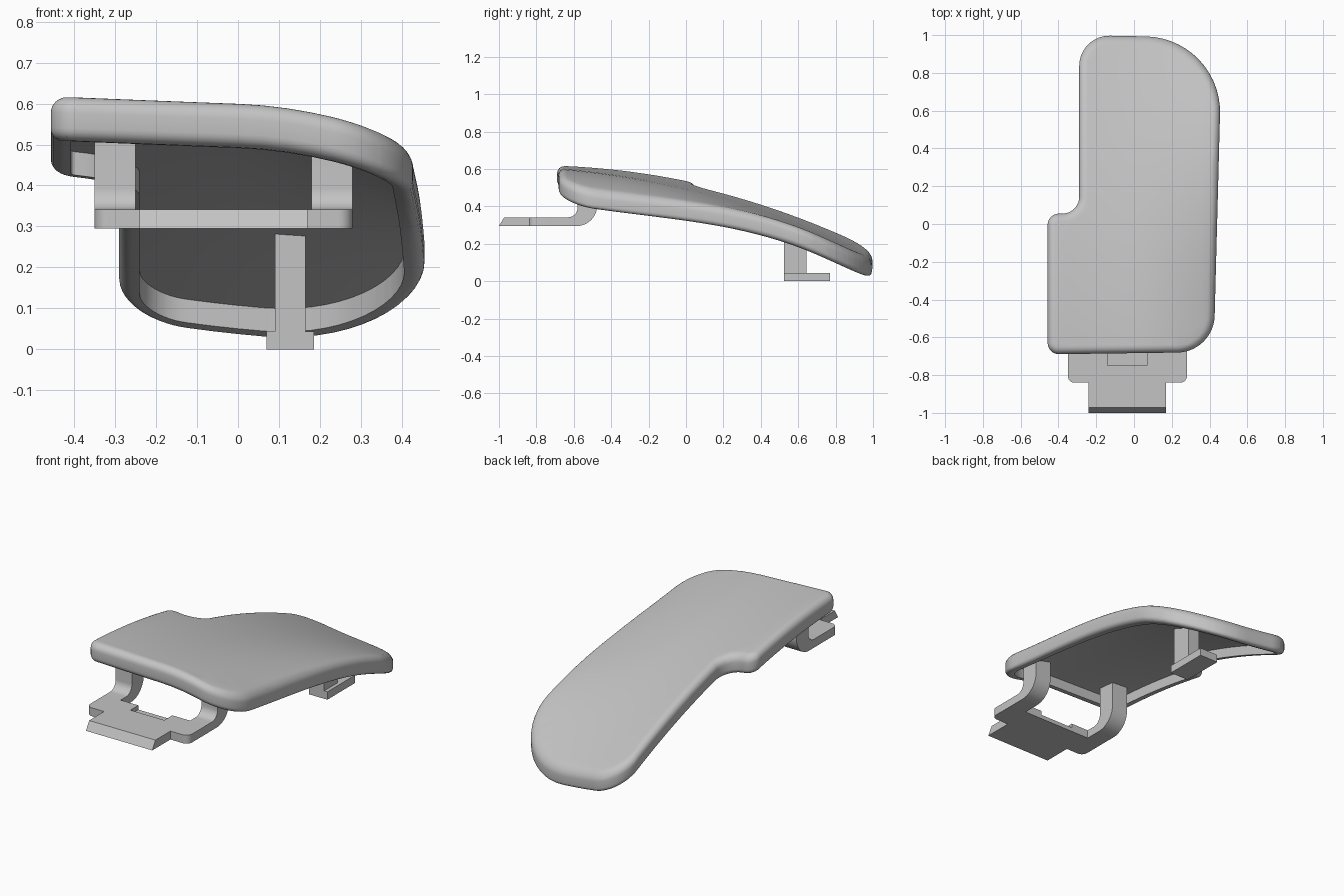
import bpy, bmesh, math
from mathutils import Vector

cube = bpy.data.objects.get("Cube")
if cube:
    bpy.data.objects.remove(cube, do_unlink=True)

grey = bpy.data.materials.new("plain grey")
grey.use_nodes = True
colour = (0.55, 0.55, 0.55, 1)
grey.diffuse_color = colour
grey.node_tree.nodes["Principled BSDF"].inputs["Base Color"].default_value = colour


def finish(name, bm, angle=35):
    bmesh.ops.recalc_face_normals(bm, faces=bm.faces)
    mesh = bpy.data.meshes.new(name)
    bm.to_mesh(mesh)
    bm.free()
    mesh.materials.append(grey)
    obj = bpy.data.objects.new(name, mesh)
    bpy.context.collection.objects.link(obj)
    bpy.ops.object.select_all(action='DESELECT')
    obj.select_set(True)
    bpy.context.view_layer.objects.active = obj
    bpy.ops.object.shade_smooth_by_angle(angle=math.radians(angle))


def rounded(corners, steps=10):
    """Counter-clockwise (x, y, radius) corners -> list of (point, outward normal)."""
    out = []
    for i, (x, y, r) in enumerate(corners):
        p = Vector((x, y))
        a = (Vector(corners[i - 1][:2]) - p).normalized()
        b = (Vector(corners[(i + 1) % len(corners)][:2]) - p).normalized()
        if r == 0:
            out.append((p, -(a + b).normalized()))
            continue
        half = a.angle(b) / 2
        centre = p + (a + b).normalized() * r / math.sin(half)
        start = p + a * r / math.tan(half) - centre
        end = p + b * r / math.tan(half) - centre
        sweep = start.angle(end)
        convex = a.cross(b) < 0
        for k in range(steps + 1):
            t = k / steps
            d = (start * math.sin((1 - t) * sweep) + end * math.sin(t * sweep)) / math.sin(sweep)
            out.append((centre + d, d.normalized() * (1 if convex else -1)))
    return out


def prism(name, corners, low, high, axis="z"):
    """Extrude a rounded profile along z (xy profile) or x (yz profile)."""
    bm = bmesh.new()
    place = (lambda p, h: (p.x, p.y, h)) if axis == "z" else (lambda p, h: (h, p.x, p.y))
    pts = [p for p, n in rounded(corners)]
    bottom = [bm.verts.new(place(p, low)) for p in pts]
    top = [bm.verts.new(place(p, high)) for p in pts]
    bm.faces.new(bottom)
    bm.faces.new(top)
    for i in range(len(pts)):
        bm.faces.new((bottom[i - 1], bottom[i], top[i], top[i - 1]))
    finish(name, bm)


def height(x, y):
    """Upper face of the cover: lengthwise arch, left-side droop at the front
    that fades backwards, and a right-side rise that grows backwards."""
    spine = 0.498 - 0.261 * y - 0.126 * y ** 2
    t = min(max((y + 0.5) / 1.2, 0), 1)
    fade = 1 - 0.95 * t * t * (3 - 2 * t)
    droop = fade * (0.033 * (x + 0.46) + 0.45 * max(x, 0) ** 2)
    rise = (y + 0.7) / 1.6 * 0.15 * (x - 0.35) ** 2
    return spine - droop + rise


# Cover: hollow rounded shell, built flat and then bent
outline = rounded([(-0.457, -0.69, 0.06), (0.422, -0.678, 0.2), (0.466, 0.985, 0.4),
                   (-0.29, 1.0, 0.16), (-0.29, 0.055, 0.09), (-0.457, 0.055, 0.06)], 14)
R, r, depth, wall = 0.04, 0.03, 0.107, 0.05
section = []
for k in range(7):
    t = k / 6 * math.pi / 2
    section.append((R - R * math.sin(t), R - R * math.cos(t)))
for k in range(6):
    t = k / 5 * math.pi / 2
    section.append((r - r * math.cos(t), depth - r + r * math.sin(t)))
section += [(wall, depth), (wall, wall)]

bm = bmesh.new()
rings = []
for inset, drop in section:
    rings.append([bm.verts.new((*(p - n * inset), -drop)) for p, n in outline])
for a, b in zip(rings, rings[1:]):
    for i in range(len(a)):
        bm.faces.new((a[i - 1], a[i], b[i], b[i - 1]))
bm.faces.new(rings[0])
bm.faces.new(rings[-1])
for axis, low, count in (((1, 0, 0), -0.42, 15), ((0, 1, 0), -0.64, 27)):
    for k in range(count):
        bmesh.ops.bisect_plane(bm, geom=bm.verts[:] + bm.edges[:] + bm.faces[:], dist=1e-5,
                               plane_co=Vector(axis) * (low + 0.06 * k), plane_no=axis)
for v in bm.verts:
    v.co.z += height(v.co.x, v.co.y)
finish("cover_shell", bm, 40)

# Front bracket: two bent arms
for side, x0, x1, top in (("right", -0.35, -0.25, 0.57), ("left", 0.18, 0.28, 0.525)):
    prism(side + "_arm", [(-0.70, 0.295, 0), (-0.475, 0.295, 0.11), (-0.475, top, 0),
                          (-0.58, top, 0), (-0.58, 0.342, 0.05), (-0.70, 0.342, 0)], x0, x1, "x")

# Front bracket: cross plate with a shallow notch, and tapered tongue
prism("cross_plate_lower", [(-0.35, -0.84, 0.035), (0.28, -0.84, 0.035), (0.28, -0.68, 0),
                            (-0.35, -0.68, 0)], 0.295, 0.318)
prism("cross_plate_upper", [(-0.35, -0.84, 0.035), (0.28, -0.84, 0.035), (0.28, -0.68, 0),
                            (0.07, -0.68, 0), (0.07, -0.75, 0), (-0.14, -0.75, 0),
                            (-0.14, -0.68, 0), (-0.35, -0.68, 0)], 0.318, 0.342)
prism("tongue", [(-1.0, 0.295, 0), (-0.80, 0.295, 0), (-0.80, 0.342, 0), (-0.972, 0.342, 0)],
      -0.24, 0.17, "x")

# Rear clip: post and foot
prism("rear_post", [(0.525, 0, 0), (0.645, 0, 0), (0.645, 0.25, 0), (0.525, 0.3, 0)], 0.09, 0.165, "x")
prism("rear_foot", [(0.525, 0, 0), (0.77, 0, 0), (0.77, 0.044, 0), (0.525, 0.044, 0)], 0.07, 0.185, "x")
